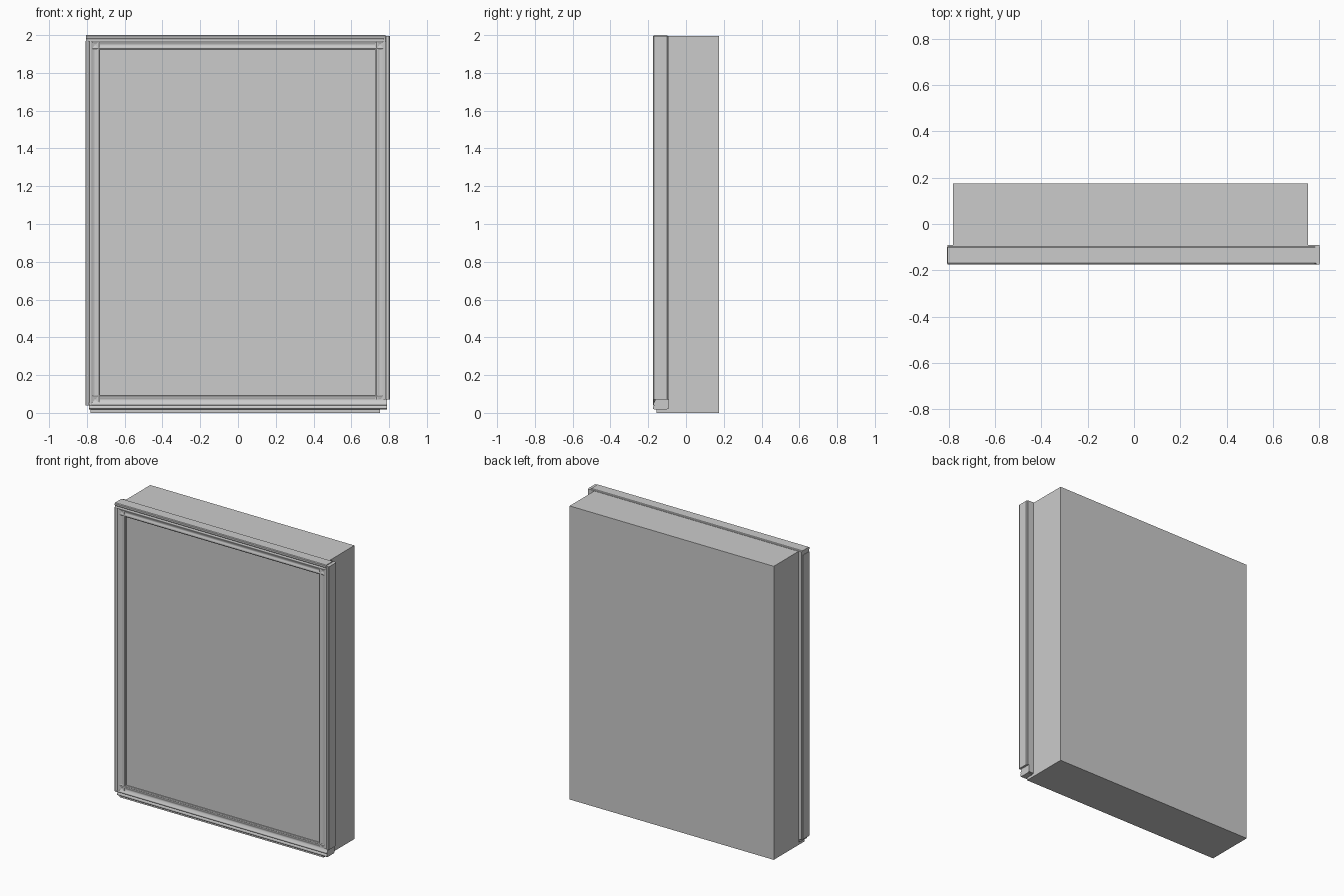
import bpy, bmesh, math

if "Cube" in bpy.data.objects:
    bpy.data.objects.remove(bpy.data.objects["Cube"])

# Moulding cross-section: (distance from outer edge inward, y)
def bead(d0, d1, y, h, n=6):
    return [(d0 + (d1 - d0) * i / n, y - h * math.sin(math.pi * i / n)) for i in range(n + 1)]

PROFILE = ([(0.004, -0.09), (0.004, -0.097), (0.0, -0.101)]
           + [(0.0, -0.169), (0.004, -0.174), (0.012, -0.175), (0.018, -0.172)]
           + bead(0.021, 0.037, -0.169, 0.004)
           + bead(0.040, 0.064, -0.168, -0.004)
           + [(0.067, -0.168), (0.072, -0.169), (0.078, -0.166), (0.078, -0.09)])


def finish(name, bm):
    bmesh.ops.recalc_face_normals(bm, faces=bm.faces)
    me = bpy.data.meshes.new(name)
    bm.to_mesh(me)
    bm.free()
    ob = bpy.data.objects.new(name, me)
    bpy.context.collection.objects.link(ob)
    return ob


def bar(name, outer, inward, start, end, vertical):
    """Extrude the moulding profile from start to end along z or x."""
    bm = bmesh.new()
    rings = []
    for t in (start, end):
        ring = []
        for d, y in PROFILE:
            c = outer + inward * d
            ring.append(bm.verts.new((c, y, t) if vertical else (t, y, c)))
        rings.append(ring)
    n = len(PROFILE)
    for i in range(n):
        j = (i + 1) % n
        bm.faces.new((rings[0][i], rings[0][j], rings[1][j], rings[1][i]))
    for ring in rings:
        bm.faces.new(ring)
    ob = finish(name, bm)
    bpy.ops.object.select_all(action='DESELECT')
    ob.select_set(True)
    bpy.context.view_layer.objects.active = ob
    bpy.ops.object.shade_smooth_by_angle(angle=math.radians(35))


# Deep box behind the frame
lo, hi = (-0.782, -0.155, 0.0), (0.752, 0.175, 1.994)
bm = bmesh.new()
bmesh.ops.create_cube(bm, size=1)
for v in bm.verts:
    v.co = [(hi[k] if v.co[k] > 0 else lo[k]) for k in range(3)]
finish("box_body", bm)

# Four moulding bars, slightly offset from one another at the corners
bar("frame_left", -0.808, 1, 0.04, 1.97, True)
bar("frame_right", 0.804, -1, 0.072, 1.995, True)
bar("frame_top", 2.0, -1, -0.805, 0.782, False)
bar("frame_bottom", 0.018, 1, -0.788, 0.79, False)
